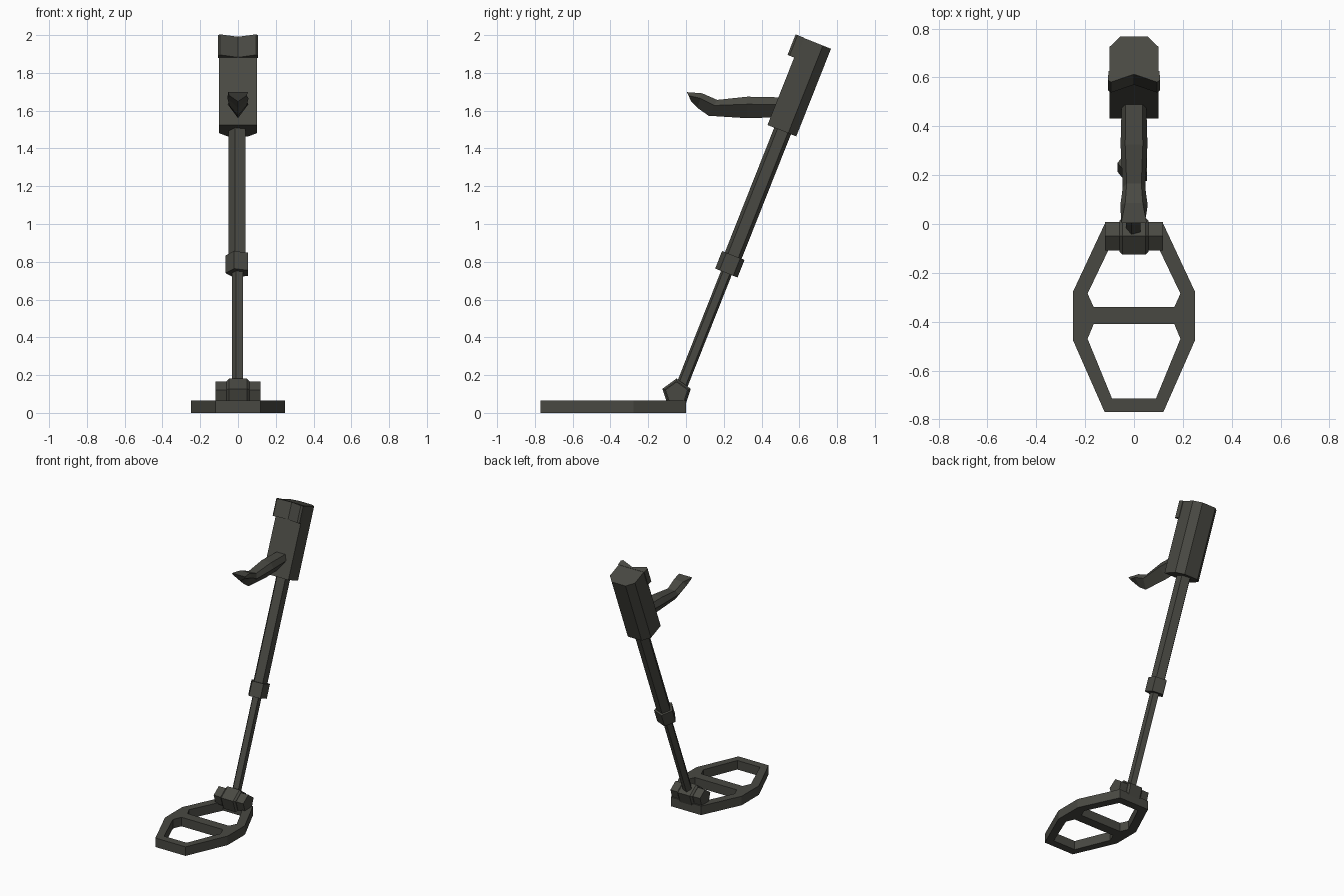
import bpy, bmesh, math

if "Cube" in bpy.data.objects:
    bpy.data.objects.remove(bpy.data.objects["Cube"])

mat = bpy.data.materials.new("dark_olive_grey")
mat.diffuse_color = (0.066, 0.066, 0.055, 1)
mat.use_nodes = True
mat.node_tree.nodes["Principled BSDF"].inputs["Base Color"].default_value = mat.diffuse_color

TILT = math.radians(21.6)
S, C = math.sin(TILT), math.cos(TILT)
AXIS = -0.074          # offset of the shaft axis, front to back


def finish(name, bm):
    bmesh.ops.recalc_face_normals(bm, faces=bm.faces)
    me = bpy.data.meshes.new(name)
    bm.to_mesh(me)
    bm.free()
    me.materials.append(mat)
    ob = bpy.data.objects.new(name, me)
    bpy.context.collection.objects.link(ob)
    return ob


def loft(name, rings):
    """Skin equal-length rings of points and cap both ends."""
    bm = bmesh.new()
    vs = [[bm.verts.new(p) for p in r] for r in rings]
    n = len(vs[0])
    for a, b in zip(vs, vs[1:]):
        for i in range(n):
            j = (i + 1) % n
            bm.faces.new((a[i], a[j], b[j], b[i]))
    bm.faces.new(vs[0])
    bm.faces.new(vs[-1])
    return finish(name, bm)


def tilted(name, section, u0, u1):
    """Prism along the leaning shaft; section is (x, depth)."""
    return loft(name, [[(x, v * C + u * S, u * C - v * S) for x, v in section]
                       for u in (u0, u1)])


def pentagon(r, start):
    return [(r * math.cos(start + i * math.tau / 5),
             r * math.sin(start + i * math.tau / 5)) for i in range(5)]


def rod(name, r, u0, u1):
    tilted(name, [(x, v + AXIS) for x, v in pentagon(r, math.pi)], u0, u1)


# search coil: flat ring with a crossbar
half_out = [(0.12, 0.0), (0.25, -0.278), (0.25, -0.475), (0.12, -0.77)]
half_in = [(0.08, -0.055), (0.19, -0.285), (0.19, -0.47), (0.09, -0.714)]
mirror = lambda pts: pts + [(-x, y) for x, y in reversed(pts)]
bm = bmesh.new()
outer = [bm.verts.new((x, y, 0)) for x, y in mirror(half_out)]
inner = [bm.verts.new((x, y, 0)) for x, y in mirror(half_in)]
for i in range(8):
    j = (i + 1) % 8
    bm.faces.new((outer[i], outer[j], inner[j], inner[i]))
bar = [bm.verts.new((x, y, 0)) for x, y in
       mirror([(0.165, -0.34), (0.165, -0.41)])]
bm.faces.new(bar)
bm.faces.new((inner[1], inner[2], bar[1], bar[0]))
bm.faces.new((inner[6], inner[5], bar[2], bar[3]))
base = bm.faces[:]
ext = bmesh.ops.extrude_face_region(bm, geom=base, use_keep_orig=True)
for v in ext["geom"]:
    if isinstance(v, bmesh.types.BMVert):
        v.co.z = 0.065
finish("search_coil", bm)


# hinge: five-sided lobes lying across the coil
def lobe(name, stations):
    loft(name, [[(x, y - 0.05, z + 0.103) for y, z in pentagon(r, math.pi / 2)]
                for x, r in stations])


lobe("hinge_axle", [(-0.118, 0.062), (0.118, 0.062)])
lobe("hinge_knuckle", [(-0.06, 0.066), (-0.047, 0.079), (0.047, 0.079), (0.06, 0.066)])

# telescopic shaft
rod("lower_rod", 0.032, 0.10, 0.80)
rod("collar", 0.067, 0.767, 0.867)
rod("upper_rod", 0.05, 0.82, 1.60)

# control box with chamfered back, and notched arm rest on top
tilted("control_box", [(-0.1, -0.16), (0.1, -0.16), (0.1, -0.042), (0.055, 0.004),
                       (-0.055, 0.004), (-0.1, -0.042)], 1.576, 2.075)
tilted("box_top_pad", [(-0.095, -0.198), (0, -0.163), (0.095, -0.198),
                       (0.107, -0.187), (0.104, -0.15), (-0.104, -0.15),
                       (-0.107, -0.187)], 1.96, 2.077)

# handle: five-sided grip with upturned end
# station: top (y, z), bottom (y, z), half width, top edge half width
grip = [((0.52, 1.67), (0.48, 1.565), 0.05, 0.034),
        ((0.325, 1.674), (0.325, 1.56), 0.055, 0.036),
        ((0.165, 1.657), (0.12, 1.573), 0.046, 0.03),
        ((0.085, 1.692), (0.06, 1.615), 0.056, 0.036),
        ((0.005, 1.698), (0.028, 1.648), 0.046, 0.052)]
rings = []
for (ty, tz), (by, bz), w, tw in grip:
    my, mz = ty + 0.35 * (by - ty), tz + 0.35 * (bz - tz)
    rings.append([(-tw, ty, tz), (tw, ty, tz), (w, my, mz), (0, by, bz), (-w, my, mz)])
loft("handle", rings)
